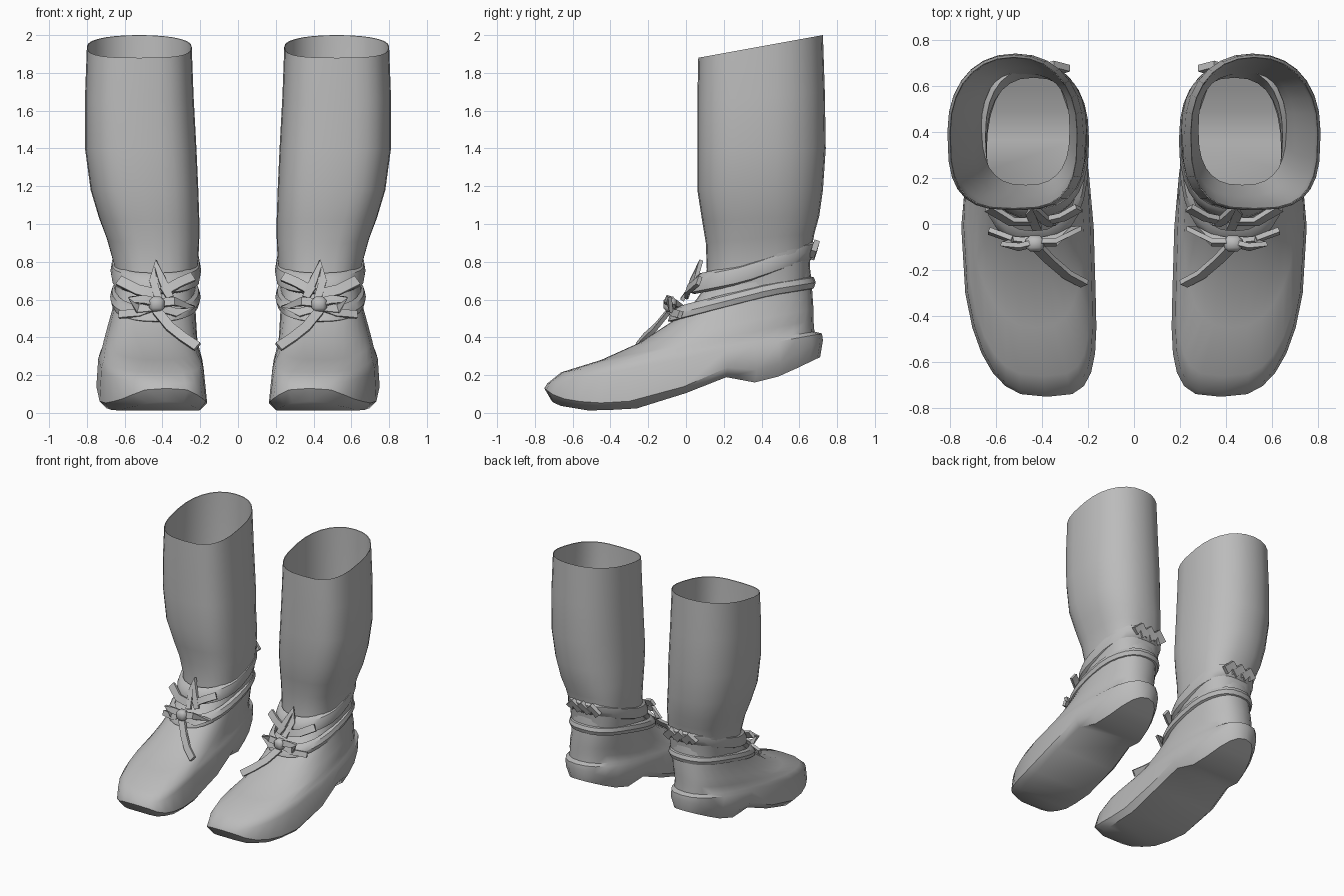
import bpy, bmesh, math
from mathutils import Vector

if "Cube" in bpy.data.objects:
    bpy.data.objects.remove(bpy.data.objects["Cube"])

N = 28
grey = bpy.data.materials.new("grey_leather")
grey.diffuse_color = (0.5, 0.5, 0.5, 1)
grey.use_nodes = True
grey.node_tree.nodes["Principled BSDF"].inputs["Base Color"].default_value = grey.diffuse_color


def interp(table, v):
    for (a, p), (b, q) in zip(table, table[1:]):
        if v <= b:
            return p + (q - p) * max(0, (v - a) / (b - a))
    return table[-1][1]


def ring(y0, y1, x0, x1, power=2.5, skew=0.0, heel=0.0, front=None):
    """Rounded outline, starting at the front and running round to the back."""
    pts = []
    for i in range(N):
        a = 2 * math.pi * i / N
        s, c = math.sin(a), -math.cos(a)
        p = front if front and c < 0 else power
        sx = math.copysign(abs(s) ** (2 / p), s)
        sy = math.copysign(abs(c) ** (2 / p), c)
        x = (x0 + x1) / 2 + sx * (x1 - x0) / 2 * (1 - heel * max(0, sy))
        x -= skew * max(0, -sy) ** 2
        pts.append((x, (y0 + y1) / 2 + sy * (y1 - y0) / 2))
    return pts


def finish(name, bm, angle=40):
    """Turn a mesh into a right part and its mirrored left twin."""
    bmesh.ops.recalc_face_normals(bm, faces=bm.faces)
    for side, sx in (("right_", 1), ("left_", -1)):
        me = bpy.data.meshes.new(side + name)
        copy = bm.copy()
        if sx < 0:
            for v in copy.verts:
                v.co.x *= -1
            bmesh.ops.reverse_faces(copy, faces=copy.faces)
        copy.to_mesh(me)
        copy.free()
        me.materials.append(grey)
        ob = bpy.data.objects.new(side + name, me)
        bpy.context.collection.objects.link(ob)
        bpy.ops.object.select_all(action='DESELECT')
        ob.select_set(True)
        bpy.context.view_layer.objects.active = ob
        bpy.ops.object.shade_smooth_by_angle(angle=math.radians(angle))
    bm.free()


def loft(bm, loops, close=False):
    rows = [[bm.verts.new(p) for p in loop] for loop in loops]
    pairs = list(zip(rows, rows[1:])) + ([(rows[-1], rows[0])] if close else [])
    for a, b in pairs:
        n = len(a)
        for i in range(n):
            j = (i + 1) % n
            bm.faces.new((a[i], a[j], b[j], b[i]))
    return rows


# shaft: outer wall up to a thin rim that is higher at the back, then a lining back down
bm = bmesh.new()
loops = []
for z, y0, y1, x0, x1, rise in (
        (0.62, 0.10, 0.65, 0.225, 0.65, 0.08), (0.76, 0.11, 0.66, 0.21, 0.66, 0.08),
        (0.90, 0.105, 0.68, 0.205, 0.695, 0.05), (1.02, 0.085, 0.705, 0.205, 0.735, 0.02),
        (1.18, 0.06, 0.725, 0.21, 0.78, 0), (1.40, 0.06, 0.74, 0.22, 0.81, 0),
        (1.65, 0.06, 0.735, 0.235, 0.81, 0.05), (1.88, 0.065, 0.725, 0.245, 0.80, 0.12),
        (1.878, 0.069, 0.721, 0.249, 0.796, 0.12), (1.40, 0.085, 0.715, 0.245, 0.785, 0),
        (1.02, 0.12, 0.68, 0.25, 0.70, 0.03), (0.76, 0.17, 0.65, 0.28, 0.66, 0.08)):
    blend = min(1, max(0, (z - 0.8) / 0.4))
    loops.append([(x, y, z + rise * (y - y0) / (y1 - y0)) for x, y in
                  ring(y0, y1, x0, x1, 2.6 - 0.4 * blend, front=2.6 + 0.4 * blend)])
loft(bm, loops)
finish("shaft", bm, 60)

# foot: arched sole, welt, and upper narrowing to the ankle
SOLE = [(-0.75, 0.09), (-0.68, 0.04), (-0.5, 0.01), (-0.15, 0.03), (0.05, 0.13),
        (0.17, 0.205), (0.32, 0.15), (0.5, 0.195), (0.72, 0.30)]
bm = bmesh.new()
loops = [[(x, y, interp(SOLE, y)) for x, y in ring(-0.71, 0.71, 0.21, 0.71, 2.5, 0.08, 0.2, 3)],
         [(x, y, interp(SOLE, y) + 0.04 + 0.06 * max(0, y))
          for x, y in ring(-0.75, 0.725, 0.175, 0.75, 2.6, 0.085, 0.17, 3.2)]]
for y0, y1, x0, x1, z0, z1, skew in (
        (-0.735, 0.72, 0.19, 0.74, 0.155, 0.42, 0.08),
        (-0.66, 0.68, 0.20, 0.725, 0.215, 0.43, 0.07),
        (-0.45, 0.675, 0.215, 0.71, 0.28, 0.49, 0.04),
        (-0.25, 0.675, 0.22, 0.69, 0.37, 0.55, 0.02),
        (-0.08, 0.67, 0.225, 0.665, 0.48, 0.62, 0),
        (0.04, 0.665, 0.225, 0.655, 0.58, 0.70, 0),
        (0.11, 0.655, 0.225, 0.65, 0.68, 0.78, 0)):
    front = 3.2 if y0 < -0.6 else 2.5
    loops.append([(x, y, z0 + (z1 - z0) * (y - y0) / (y1 - y0))
                  for x, y in ring(y0, y1, x0, x1, 2.5, skew, 0.08, front)])
rows = loft(bm, loops)
r = rows[0]
bm.faces.new((r[0], r[1], r[N - 1]))
for i in range(1, N // 2 - 1):
    bm.faces.new((r[i], r[i + 1], r[N - i - 1], r[N - i]))
bm.faces.new((r[N // 2 - 1], r[N // 2], r[N // 2 + 1]))
finish("foot", bm, 45)


# ankle straps: tilted bands with a bulging outer face
def strap(name, y0, y1, x0, x1, low, high, tilt, bulge, lean, back=0.0):
    bm = bmesh.new()
    loops = []
    for f, out in ((0, -0.015), (0.12, 0.012), (0.5, bulge), (0.88, 0.012), (1, -0.01)):
        loops.append([(x, y, low + (high - low) * f + interp(tilt, y)) for x, y in
                      ring(y0 - out + lean * f, y1 + out + back * f, x0 - out, x1 + out, 2.4)])
    loft(bm, loops, True)
    finish(name, bm, 35)


strap("lower_strap", -0.09, 0.665, 0.22, 0.655, 0.475, 0.55,
      [(-0.1, 0), (0.45, 0.14), (0.7, 0.18)], 0.022, 0.05)
strap("upper_strap", 0.03, 0.65, 0.215, 0.655, 0.62, 0.725,
      [(0, 0), (0.3, 0.06), (0.65, 0.18)], 0.02, 0.04, 0.035)


# flat lace: ribbon swept along a short path
def lace(name, path, width, thick=0.022):
    bm = bmesh.new()
    pts = [Vector(p) for p in path]
    loops = []
    for i, p in enumerate(pts):
        t = (pts[min(i + 1, len(pts) - 1)] - pts[max(i - 1, 0)]).normalized()
        side = t.cross(Vector((0, -1, 0.35))).normalized()
        out = side.cross(t).normalized() * thick / 2
        side *= width / 2
        loops.append([p + side + out, p - side + out, p - side - out, p + side - out])
    rows = loft(bm, loops)
    bm.faces.new(rows[0])
    bm.faces.new(rows[-1])
    finish(name, bm, 30)


lace("bow_inner_loop", [(0.43, -0.08, 0.58), (0.34, -0.08, 0.59), (0.25, -0.02, 0.56),
                        (0.33, -0.06, 0.53), (0.43, -0.08, 0.56)], 0.045)
lace("bow_outer_loop", [(0.42, -0.08, 0.58), (0.50, -0.10, 0.60), (0.56, -0.09, 0.60),
                        (0.53, -0.07, 0.55), (0.43, -0.08, 0.56)], 0.045)
lace("long_tail", [(0.43, -0.09, 0.54), (0.36, -0.16, 0.455), (0.29, -0.22, 0.40), (0.215, -0.26, 0.35)], 0.05)
lace("short_tail", [(0.42, -0.07, 0.57), (0.52, -0.07, 0.53), (0.63, -0.03, 0.52)], 0.04)
lace("upright_loop", [(0.36, 0.0, 0.61), (0.40, 0.03, 0.70), (0.435, 0.075, 0.79),
                      (0.45, 0.05, 0.70), (0.42, -0.02, 0.60)], 0.04)
lace("inner_flap", [(0.40, 0.01, 0.64), (0.31, 0.03, 0.69), (0.24, 0.07, 0.72)], 0.05)
lace("outer_flap", [(0.44, 0.01, 0.63), (0.53, 0.01, 0.65), (0.63, 0.07, 0.70)], 0.055)

# knot in the middle of the bow
bm = bmesh.new()
bmesh.ops.create_cube(bm, size=2)
bmesh.ops.bevel(bm, geom=bm.edges[:], offset=0.5, segments=1, affect='EDGES')
for v in bm.verts:
    v.co = Vector((0.43 + v.co.x * 0.04, -0.085 + v.co.y * 0.035, 0.575 + v.co.z * 0.04))
finish("knot", bm, 50)

# creased folds gathered behind the ankle
for k, x in enumerate((0.35, 0.43, 0.51)):
    lace("heel_fold_%d" % (k + 1), [(x - 0.05, 0.67, 0.83), (x, 0.685, 0.885), (x + 0.04, 0.67, 0.84)], 0.06, 0.03)
